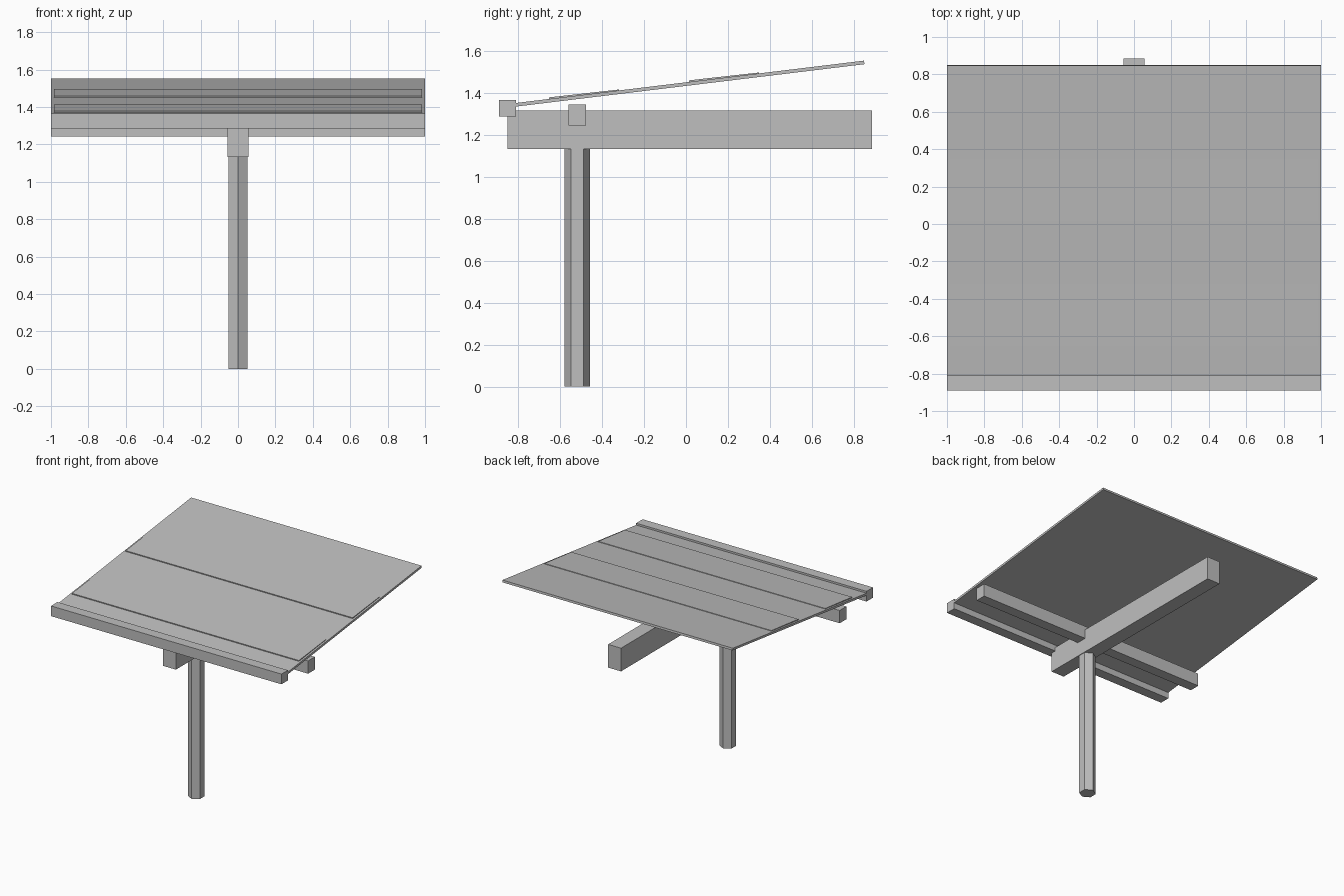
import bpy
import math

if "Cube" in bpy.data.objects:
    bpy.data.objects.remove(bpy.data.objects["Cube"])

grey = bpy.data.materials.new("light_grey")
grey.diffuse_color = (0.52, 0.52, 0.52, 1)
grey.use_nodes = True
grey.node_tree.nodes["Principled BSDF"].inputs["Base Color"].default_value = grey.diffuse_color


def box(name, centre, size, tilt=0.0):
    """Box of a given size, optionally pitched around x."""
    bpy.ops.mesh.primitive_cube_add(size=1, location=centre)
    ob = bpy.context.object
    ob.name = name
    ob.scale = size
    ob.rotation_euler = (tilt, 0, 0)
    ob.data.materials.append(grey)
    return ob


# Hexagonal post with a corner pointing forward
POST_H = 1.132
bpy.ops.mesh.primitive_cylinder_add(vertices=6, radius=0.06, depth=POST_H,
                                    location=(0, -0.518, POST_H / 2))
post = bpy.context.object
post.name = "post"
post.data.materials.append(grey)

# Main arm running front to back on the post
box("main_beam", (0, 0.018, 1.223), (0.112, 1.735, 0.182))

# Cross beams
box("cross_beam", (0, -0.518, 1.292), (2, 0.083, 0.1))
box("front_beam", (0, -0.85, 1.325), (2, 0.08, 0.08))

# Sloping roof panel
PITCH = math.atan(0.1216)
ROOF_T = 0.017
box("roof_panel", (0, 0, 1.4486 - ROOF_T / 2),
    (2, 1.71, ROOF_T), PITCH)

# Two thin raised strips, pitched slightly flatter than the roof
STRIP_T = 0.008
for i, y in enumerate((-0.485, 0.181)):
    z = 1.4486 + 0.1216 * y + 0.006 - STRIP_T / 2
    box(f"roof_strip_{i + 1}", (0, y, z), (1.97, 0.335, STRIP_T), math.atan(0.112))
